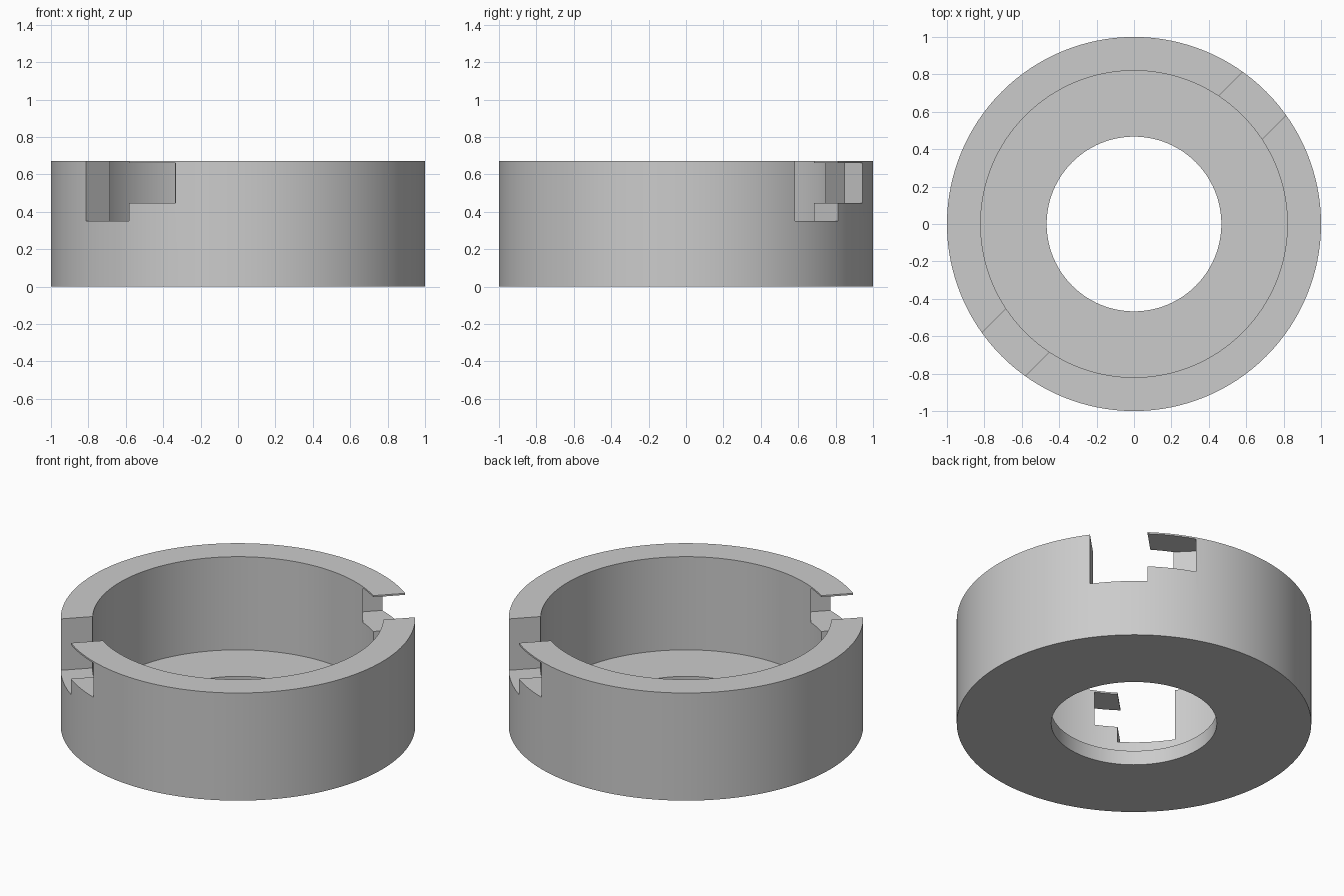
import bpy
import bmesh
import math
from mathutils import Matrix, Vector

if "Cube" in bpy.data.objects:
    bpy.data.objects.remove(bpy.data.objects["Cube"], do_unlink=True)

SEGMENTS = 128
HEIGHT, FLOOR = 0.67, 0.09
OUTER, INNER, HOLE = 1.0, 0.82, 0.467

grey = bpy.data.materials.new("plain grey")
grey.use_nodes = True
colour = (0.6, 0.6, 0.6, 1)
grey.diffuse_color = colour
grey.node_tree.nodes["Principled BSDF"].inputs["Base Color"].default_value = colour


def add_object(name, bm):
    bmesh.ops.recalc_face_normals(bm, faces=bm.faces)
    mesh = bpy.data.meshes.new(name)
    bm.to_mesh(mesh)
    bm.free()
    mesh.materials.append(grey)
    obj = bpy.data.objects.new(name, mesh)
    bpy.context.collection.objects.link(obj)
    return obj


def lathe(name, profile):
    """Turn a closed (radius, height) profile around the z axis."""
    bm = bmesh.new()
    rings = []
    for i in range(SEGMENTS):
        a = math.tau * i / SEGMENTS
        rings.append([bm.verts.new((r * math.cos(a), r * math.sin(a), z)) for r, z in profile])
    n = len(profile)
    for i, ring in enumerate(rings):
        after = rings[(i + 1) % SEGMENTS]
        for j in range(n):
            k = (j + 1) % n
            bm.faces.new((ring[j], after[j], after[k], ring[k]))
    return add_object(name, bm)


def box_cutter(name, low, high, angle):
    """Box in a radial frame (outward, sideways, up), turned about z."""
    bm = bmesh.new()
    low, high = Vector(low), Vector(high)
    turn = Matrix.Rotation(angle, 4, "Z")
    place = Matrix.Translation((low + high) / 2) @ Matrix.Diagonal((*(high - low), 1))
    bmesh.ops.create_cube(bm, size=1, matrix=turn @ place)
    obj = add_object(name, bm)
    obj.hide_render = True
    return obj


# Cup-shaped ring with a thin floor and a central hole
ring = lathe("locking_ring", [(HOLE, 0), (OUTER, 0), (OUTER, HEIGHT),
                              (INNER, HEIGHT), (INNER, FLOOR), (HOLE, FLOOR)])

# Two opposite L-shaped slots: an open entry and a covered side pocket
cutters = []
for side in range(2):
    angle = math.pi / 4 + side * math.pi
    cutters.append(box_cutter("entry_cutter", (0.7, -0.163, 0.35), (1.2, 0.163, 0.9), angle))
    cutters.append(box_cutter("pocket_cutter", (0.767, 0, 0.447), (1.2, 0.431, 0.66), angle))

bpy.context.view_layer.objects.active = ring
ring.select_set(True)
for cutter in cutters:
    cut = ring.modifiers.new("slot", "BOOLEAN")
    cut.operation = "DIFFERENCE"
    cut.solver = "EXACT"
    cut.object = cutter
    bpy.ops.object.modifier_apply(modifier=cut.name)
    bpy.data.objects.remove(cutter, do_unlink=True)

bpy.ops.object.shade_smooth_by_angle(angle=math.radians(30))
